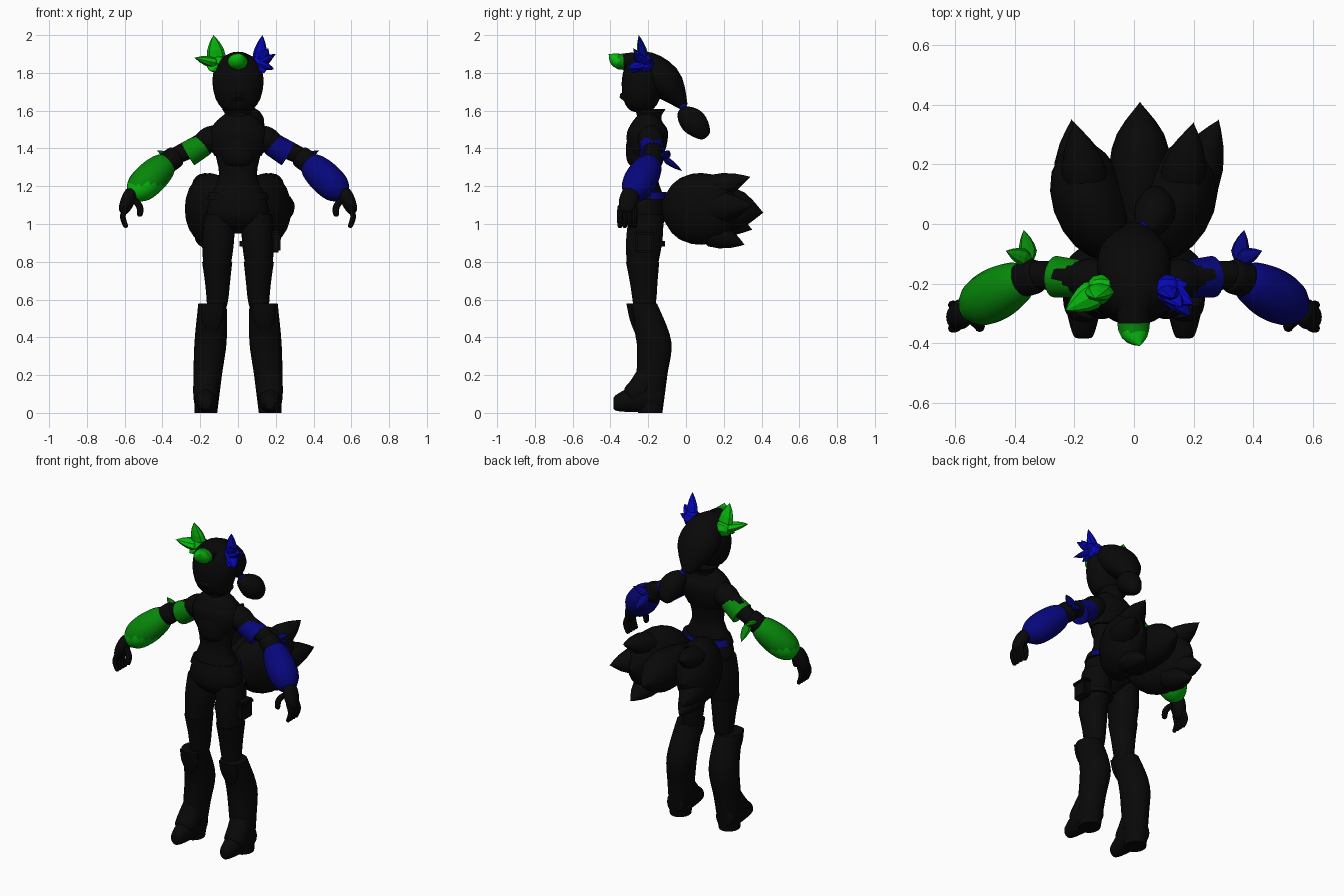
import bpy, bmesh, math
from mathutils import Vector

cube = bpy.data.objects.get("Cube")
if cube:
    bpy.data.objects.remove(cube, do_unlink=True)


def material(name, red, green_part, blue_part):
    colour = (red, green_part, blue_part, 1)
    made = bpy.data.materials.new(name)
    made.use_nodes = True
    made.diffuse_color = colour
    shader = next(n for n in made.node_tree.nodes if n.type == 'BSDF_PRINCIPLED')
    shader.inputs["Base Color"].default_value = colour
    shader.inputs["Roughness"].default_value = .8
    return made


black = material("soft black", .0025, .0025, .0025)
green = material("bright green", .002, .48, .004)
deep_green = material("deep green", .002, .24, .003)
blue = material("bright blue", .002, .002, .48)
deep_blue = material("deep blue", .002, .002, .2)
X, Y, Z = Vector((1, 0, 0)), Vector((0, 1, 0)), Vector((0, 0, 1))


def middle(y, z):
    return Vector((0, y, z))


def sample(values, t):
    """Smooth curve through evenly spaced numbers or vectors."""
    last = len(values) - 1
    if last == 0:
        return values[0]
    i = min(int(t * last), last - 1)
    t = t * last - i
    before, start, end, after = values[max(i - 1, 0)], values[i], values[i + 1], values[min(i + 2, last)]
    leave, arrive = (end - before) / 2, (after - start) / 2
    ease = t * t * (3 - 2 * t)
    return (start * (1 - ease) + end * ease
            + leave * (t * (1 - t) ** 2) - arrive * (t * t * (1 - t)))


def finish(name, bm, mats, smooth=True):
    bmesh.ops.recalc_face_normals(bm, faces=bm.faces)
    mesh = bpy.data.meshes.new(name)
    bm.to_mesh(mesh)
    bm.free()
    for mat in mats:
        mesh.materials.append(mat)
    part = bpy.data.objects.new(name, mesh)
    bpy.context.collection.objects.link(part)
    if smooth:
        bpy.ops.object.select_all(action='DESELECT')
        part.select_set(True)
        bpy.context.view_layer.objects.active = part
        bpy.ops.object.shade_smooth_by_angle(angle=math.radians(40))


def tube(name, path, radii, *mats, side=1, ref=X, axis=None, flat=1, dome=0,
         sides=18, steps=14, rule=None, smooth=True):
    """Loft ellipses along a path; radii lie along ref, flat scales across it, dome rounds the ends."""
    path = [Vector(p) for p in path]
    bm, loops = bmesh.new(), []
    for step in range(steps + 1):
        angle = math.pi * step / steps
        t = (1 - math.cos(angle)) / 2
        centre = sample(path, t)
        along = axis or (sample(path, min(t + .01, 1)) - sample(path, max(t - .01, 0))).normalized()
        u = (ref - along * ref.dot(along)).normalized()
        v = along.cross(u) * flat
        radius = max(sample(radii, t) * max(math.sin(angle), 0) ** dome, .001)
        loop = []
        for k in range(sides):
            turn = math.tau * k / sides
            p = centre + (u * math.cos(turn) + v * math.sin(turn)) * radius
            loop.append(bm.verts.new((p.x * side, p.y, p.z)))
        loops.append(loop)
    for lower, upper in zip(loops, loops[1:]):
        for k in range(sides):
            bm.faces.new((lower[k - 1], lower[k], upper[k], upper[k - 1]))
    bm.faces.new(loops[0])
    bm.faces.new(loops[-1])
    if rule:
        for face in bm.faces:
            face.material_index = rule(face.calc_center_median())
    finish(name, bm, mats or [black], smooth)


def spike(name, base, tip, width, mat, side=1, flat=.6, smooth=False):
    """Leaf running from base to a sharp tip."""
    base, tip = Vector(base), Vector(tip)
    sideways = abs((tip - base).normalized().x) > .6
    tube(name, [base, tip], [width / 2, width, width * .6, 0], mat, side=side,
         ref=Y if sideways else X, flat=flat, sides=16 if smooth else 8, steps=8, smooth=smooth)


def box(name, centre, size):
    bm = bmesh.new()
    bmesh.ops.create_cube(bm, size=1)
    bmesh.ops.scale(bm, vec=size, verts=bm.verts)
    bmesh.ops.translate(bm, vec=centre, verts=bm.verts)
    bmesh.ops.bevel(bm, geom=bm.edges[:], offset=.01, segments=2, affect='EDGES')
    finish(name, bm, [black])


# Torso, jacket, collar and sash
tube("torso", [middle(-.21, .95), middle(-.22, 1.25), middle(-.2, 1.6)],
     [.04, .16, .15, .1, .12, .14, .05], axis=Z, flat=.68, sides=24, steps=24)
tube("chest", [middle(-.24, 1.3), middle(-.24, 1.48)], [.1], axis=Z, flat=.8, dome=.6)
tube("jacket", [middle(-.21, 1.36), middle(-.2, 1.56)], [.125, .15, .15, .07], axis=Z, flat=.7, sides=24)
tube("collar", [middle(-.2, 1.53), middle(-.19, 1.61)], [.075, .066, .085], axis=Z)
tube("sash", [middle(-.21, 1.13), middle(-.21, 1.17)], [.165, .15], black, deep_blue,
     axis=Z, flat=.7, sides=28, steps=4, rule=lambda c: int(c.y > -.19))

# Head and face
tube("head", [middle(-.24, 1.59), middle(-.22, 1.9)], [.12, .135, .135], axis=Z, flat=.82, dome=.8, sides=24)
tube("muzzle", [middle(-.27, 1.67), middle(-.35, 1.68)], [.08, .06, .015], flat=.6)
for s, label in ((1, "left"), (-1, "right")):
    tube(label + "_brow", [(.02, -.32, 1.76), (.06, -.31, 1.77), (.1, -.28, 1.77)], [.01],
         side=s, ref=Z, dome=.5, sides=8)

# Hair sweeping back, coloured forelock and ponytail
tube("hair", [middle(-.3, 1.87), middle(-.2, 1.83), middle(-.1, 1.74), middle(-.01, 1.62)],
     [.05, .11, .12, .03], flat=.75, sides=20)
tube("forelock", [middle(-.27, 1.87), middle(-.35, 1.86), (.02, -.41, 1.9)], [.05, .055, .045, 0],
     black, deep_green, green, flat=.8, rule=lambda c: int(c.y < -.33) + int(c.y < -.36))
tube("hair_tie", [(.02, -.02, 1.63), (.04, 0, 1.59)], [.02], deep_blue)
tube("ponytail", [(.03, -.03, 1.6), (.07, .04, 1.54), (.07, .11, 1.46)], [.05, .07, .05], dome=.8)

# Leafy ears: one broad, one made of thin spikes
ear = Vector((.11, -.22, 1.85))
broad_tips = [(.13, -.25, 2), (.23, -.29, 1.88), (.15, -.27, 1.81)]
thin_tips = [(.13, -.25, 2), (.2, -.27, 1.9), (.19, -.31, 1.82), (.14, -.29, 1.8), (.18, -.2, 1.87),
             (.16, -.28, 1.93)]
for s, label, tips, width, mat in ((-1, "right", broad_tips, .05, green), (1, "left", thin_tips, .038, blue)):
    tube(label + "_ear_root", [ear - X * .045, ear + X * .045], [.05], mat, side=s, ref=Y, dome=.8,
         sides=8, steps=6, smooth=False)
    for tip in tips:
        spike(label + "_ear_leaf", ear, tip, width, mat, s)

shoulder, elbow, wrist = Vector((.1, -.19, 1.47)), Vector((.35, -.17, 1.35)), Vector((.56, -.29, 1.15))
hip, knee = Vector((.1, -.21, 1.05)), Vector((.11, -.22, .58))

for s, label, tint, dark in ((1, "left", deep_blue, deep_blue), (-1, "right", green, deep_green)):
    # Arm with coloured cuffs and a ribbon
    tube(label + "_upper_arm", [shoulder, elbow, elbow.lerp(wrist, .2)], [.06, .045, .045], side=s, ref=Y)
    tube(label + "_shoulder", [shoulder, shoulder.lerp(elbow, .4)], [.06, .07, .055], side=s, ref=Y)
    tube(label + "_sleeve_cuff", [shoulder.lerp(elbow, .3) - Z * .01, shoulder.lerp(elbow, .66) - Z * .02],
         [.062, .07], dark, side=s, ref=Y, steps=4)
    tube(label + "_elbow_band", [shoulder.lerp(elbow, .88), elbow.lerp(wrist, .16)], [.06],
         side=s, ref=Y, dome=.2)
    tube(label + "_forearm_sleeve", [elbow.lerp(wrist, .1), wrist], [.065, .08, .088, .08, .05],
         tint, dark, side=s, ref=Y, dome=.2, steps=20, rule=lambda c: int(c.z > 1.21 or s > 0))
    for tip in ((.37, -.02, 1.28), (.43, -.09, 1.39)):
        spike(label + "_ribbon", elbow + Y * .05, tip, .03, dark, s)

    # Gloved hand with curled fingers
    tube(label + "_palm", [wrist + Z * .03, (.61, -.32, 1.06)], [.05, .05, .04],
         side=s, ref=Y, flat=.75, dome=.4)
    for i in range(4):
        y = -.35 + i * .026
        tube(label + "_finger", [(.59, y, 1.1), (.61, y, 1.04), (.59, y, .98)], [.015],
             side=s, ref=Y, dome=.4, sides=8)
    tube(label + "_thumb", [(.55, -.32, 1.13), (.52, -.34, 1.09), (.52, -.35, 1.04)], [.018],
         side=s, ref=Y, dome=.5, sides=8)

    # Leg, stocking and tall boot
    stocking_top = knee - Y * .01 + Z * .22
    boot_top = knee + X * .025 - Y * .015
    tube(label + "_thigh", [hip, stocking_top], [.08, .085, .075], side=s, axis=Z, flat=1.15)
    tube(label + "_stocking", [stocking_top, knee, boot_top - Z * .06], [.08, .062, .05, .05],
         side=s, axis=Z, flat=1.12)
    tube(label + "_boot", [boot_top, (.145, -.17, .38), (.16, -.18, .2), (.17, -.19, 0)],
         [.075, .085, .075, .06], side=s, axis=Z, flat=1.1, steps=20)
    tube(label + "_instep", [(.16, -.18, .24), (.17, -.24, .13), (.17, -.3, .08)], [.068],
         side=s, dome=.3)
    tube(label + "_foot", [(.17, -.12, .08), (.17, -.24, .08), (.17, -.385, .05)], [.065, .065, .04],
         side=s, axis=Y, flat=1.2, dome=.3)
    tube(label + "_knee_guard", [boot_top - Y * .06, (.14, -.26, .4)], [.06, .055, 0],
         side=s, axis=Z, flat=.35)

    # Side tail lobe with pointed ends
    tube(label + "_tail_lobe", [(.04, -.12, 1.08), (.15, .08, 1.08), (.18, .3, 1.08)],
         [.03, .105, .125, .1, 0], side=s, flat=1.52, sides=20)
    spike(label + "_tail_top_tip", (.15, .08, 1.17), (.2, .34, 1.25), .08, black, s, .9, True)
    spike(label + "_tail_low_tip", (.15, .08, .97), (.17, .31, .89), .08, black, s, .9, True)

# Outer tail tips and middle lobe
spike("left_tail_side_tip", (.17, .08, 1.08), (.285, .35, 1.1), .09, black, 1, 1, True)
spike("right_tail_side_tip", (.17, .08, 1.05), (.21, .35, .97), .09, black, -1, 1, True)
tube("tail_root", [middle(-.15, 1.09), middle(.05, 1.08)], [.05, .1], flat=1.1)
tube("middle_tail_lobe", [middle(0, 1.08), (.02, .2, 1.08), (.02, .41, 1.06)], [.08, .1, .09, 0], flat=1.2)

# Thigh pouch on its strap
tube("thigh_strap", [hip - Z * .17, hip - Z * .14], [.092], axis=Z, flat=1.08, steps=2)
box("thigh_pouch", (.2, -.22, .9), (.05, .1, .1))
box("pouch_flap", (.2, -.22, .95), (.06, .11, .03))
